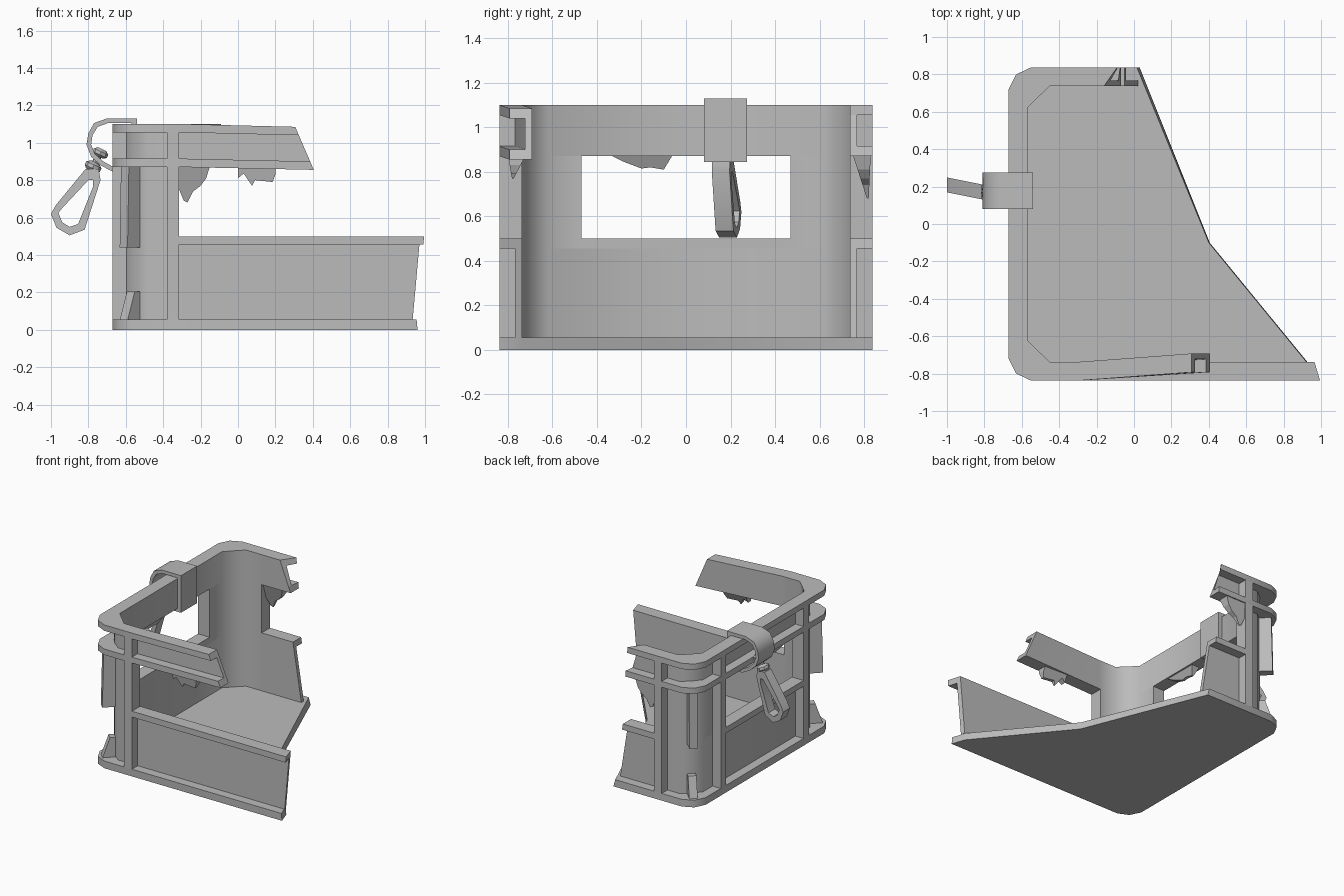
import bpy, math
from mathutils import Vector, Matrix

if "Cube" in bpy.data.objects:
    bpy.data.objects.remove(bpy.data.objects["Cube"])

Y = 0.8375          # half depth of the crate
D = 0.1             # rail depth
R = 0.07            # panel recess

grey = bpy.data.materials.new("plain grey")
grey.diffuse_color = (0.5, 0.5, 0.5, 1)
grey.use_nodes = True
grey.node_tree.nodes["Principled BSDF"].inputs["Base Color"].default_value = grey.diffuse_color


def make(name, verts, faces, smooth=50):
    me = bpy.data.meshes.new(name)
    me.from_pydata([tuple(v) for v in verts], [], faces)
    me.materials.append(grey)
    ob = bpy.data.objects.new(name, me)
    bpy.context.collection.objects.link(ob)
    bpy.ops.object.select_all(action='DESELECT')
    ob.select_set(True)
    bpy.context.view_layer.objects.active = ob
    bpy.ops.object.mode_set(mode='EDIT')
    bpy.ops.mesh.select_all(action='SELECT')
    bpy.ops.mesh.normals_make_consistent(inside=False)
    bpy.ops.object.mode_set(mode='OBJECT')
    if smooth:
        bpy.ops.object.shade_smooth_by_angle(angle=math.radians(smooth))
    return ob


def loft(name, rings, closed=False, smooth=50):
    """Skin equal-length cross-sections, capped or joined end to start."""
    n, m = len(rings[0]), len(rings)
    faces = []
    for i in range(m if closed else m - 1):
        a, b = i * n, (i + 1) % m * n
        faces += [(a + j, a + (j + 1) % n, b + (j + 1) % n, b + j) for j in range(n)]
    if not closed:
        faces += [tuple(range(n)), tuple(range((m - 1) * n, m * n))]
    return make(name, [v for r in rings for v in r], faces, smooth)


def box(name, lo, hi):
    (a, b, c), (d, e, f) = lo, hi
    return loft(name, [[(a, b, z), (d, b, z), (d, e, z), (a, e, z)] for z in (c, f)])


# Rounded crate corner at inset o, side s (-1 front, 1 back), from front to side
def corner(o, s):
    t = o / D
    outer = [(-.55, Y), (-.63, .80), (-.67, .72)]
    inner = [(-.45, Y - D), (-.51, .68), (-.57, .62)]
    return [(p[0] + (q[0] - p[0]) * t, s * (p[1] + (q[1] - p[1]) * t))
            for p, q in zip(outer, inner)]


# Broken ends of the walls
def front_top(o, z):
    return (.405 - (z - .87) * .43, -Y + o + .045, z - .015)

def back_top(o, z):
    return (-.07 - (z - .87) / .23 * (.02 + .7 * o), Y - o, z)

def front_low(o, z):
    return (.95 + .09 * z - .3 * o, -Y + o, z)

def back_low(o, z):
    return (.03 - .16 * z, Y - o, z)


def section(fn, o, z0, z1):
    return [fn(o, z0), fn(o, z1), fn(D, z1), fn(D, z0)]


def ring(name, o, z0, z1, front, back):
    def line(k, z):
        pts = [(-.3, -Y + k)] + corner(k, -1) + corner(k, 1)[::-1] + [(-.3, Y - k)]
        return [front(k, z)] + [(x, y, z) for x, y in pts] + [back(k, z)]
    return loft(name, list(zip(line(o, z0), line(o, z1), line(D, z1), line(D, z0))))


# Floor with a broken slanted edge
edge_lo = [(.03, Y), (.405, -.1), (.925, -.735), (.96, -Y)]
edge_hi = [(.015, Y), (.40, -.1), (.92, -.735), (.955, -Y)]
base = [p for p in corner(0, -1)] + corner(0, 1)[::-1]
loft("floor", [[(x, y, z) for x, y in base + e] for e, z in ((edge_lo, 0), (edge_hi, .055))])

# Recessed wall panels and the rails above them
ring("lower_panel", R, .055, .455, front_low, back_low)
ring("beam_lower_rail", 0, .87, .915, front_top, back_top)
ring("beam_panel", R, .915, 1.055, front_top, back_top)
ring("beam_upper_rail", 0, 1.055, 1.10, front_top, back_top)

# Window sill rails
for s, fn, nm in ((-1, front_low, "front"), (1, back_low, "back")):
    start = lambda o, z: (-.315, s * (Y - o), z)
    loft(nm + "_sill_rail", [section(start, 0, .455, .5), section(fn, 0, .455, .5)])
box("side_sill_rail", (-.67, -.47, .455), (-.57, .47, .5))

for s, nm in ((-1, "front"), (1, "back")):
    # Corner posts between the windows
    def post(k):
        return [(-.315, s * (Y - k))] + corner(k, s) + [(-.67 + k, s * .47)]
    loft(nm + "_corner_post", [[(*a, .455), (*a, .87), (*b, .87), (*b, .455)]
                               for a, b in zip(post(R), post(D))])
    # Vertical ribs flush with the rails
    ya, yb = sorted((s * Y, s * (Y - R)))
    box(nm + "_wall_rib", (-.38, ya, .05), (-.315, yb, 1.06))
    ya, yb = sorted((s * .47, s * .535))
    box(nm + "_side_rib", (-.67, ya, .05), (-.6, yb, 1.06))
    # Diagonal fins on the corner: long upright and short wedge foot
    d, w = Vector((-.7, s * .7, 0)), Vector((.7, s * .7, 0)) * .03
    c = Vector((-.545, s * .715, 0))
    for part, z0, z1, top in (("fin", .44, .87, .085), ("foot", .05, .205, .04)):
        loft(nm + "_corner_" + part,
             [[c - w + Vector((0, 0, z)), c + w + Vector((0, 0, z)),
               c + w + d * L + Vector((0, 0, z)), c - w + d * L + Vector((0, 0, z))]
              for z, L in ((z0, .095), (z1, top))])


# Torn shreds hanging below the beams: thick at the root, thin at the tip
def shred(name, pts, v0, v1, tip, low, along_y=False):
    rings = []
    for v in (v0, v1):
        r = []
        for u, z in pts:
            t = min(1, max(0, (.875 - z) / (.875 - low))) * .9
            k = v + (tip - v) * t
            r.append((k, u, z) if along_y else (u, k, z))
        rings.append(r)
    loft(name, rings, smooth=0)

shred("front_shred", [(0, .872), (.0, .81), (.03, .835), (.075, .77), (.09, .80),
                      (.185, .79), (.2, .83), (.2, .865)], -.80, -.72, -.78, .77)
shred("back_shred", [(-.315, .875), (-.315, .75), (-.29, .69), (-.27, .68), (-.24, .74),
                     (-.2, .77), (-.17, .81), (-.15, .875)], .75, .83, .82, .68)
shred("side_shred", [(-.34, .875), (-.28, .845), (-.2, .815), (-.16, .82), (-.1, .81),
                     (-.06, .875)], -.65, -.58, -.62, .80, True)

# Strap looped over the side beam
outer = [(-.54, 1.13), (-.70, 1.13), (-.77, 1.105), (-.80, 1.05), (-.81, .99),
         (-.785, .925), (-.735, .88), (-.67, .845), (-.54, .845)]
inner = [(-.57, 1.105), (-.695, 1.105), (-.75, 1.085), (-.778, 1.04), (-.785, .99),
         (-.765, .94), (-.72, .90), (-.665, .87), (-.57, .87)]
y0, y1 = .08, .275
loft("strap", [[(a, y0, b), (a, y1, b), (c, y1, d), (c, y0, d)]
               for (a, b), (c, d) in zip(outer, inner)], closed=True)

# Snap hook hanging from the strap
def hook_y(x):
    return .165 - .2 * (x + .78)

outer = [(-.815, .86), (-.745, .86), (-.735, .80), (-.82, .535), (-.90, .505),
         (-.97, .545), (-1.0, .62), (-.975, .665)]
inner = [(-.80, .80), (-.775, .80), (-.775, .765), (-.855, .565), (-.90, .55),
         (-.94, .575), (-.96, .625), (-.94, .65)]
loft("snap_hook", [[(a, hook_y(a) - .04, b), (a, hook_y(a) + .04, b),
                    (c, hook_y(c) + .04, d), (c, hook_y(c) - .04, d)]
                   for (a, b), (c, d) in zip(outer, inner)], closed=True, smooth=30)

# Swivel collar, stem and knob, along the hook's axis
axis = Vector((.42, 0, .9)).to_track_quat('Z', 'Y').to_matrix().to_4x4()
for nm, base_pt, prof in (("swivel_collar", (-.785, .168, .85), [(.03, 0), (.045, .015), (.045, .035), (.025, .05)]),
                          ("swivel_stem", (-.765, .168, .89), [(.018, 0), (.018, .05)]),
                          ("swivel_knob", (-.745, .168, .925), [(.025, 0), (.042, .012), (.042, .03), (.025, .045)])):
    M = Matrix.Translation(base_pt) @ axis
    loft(nm, [[M @ Vector((r * math.cos(a * math.tau / 8), r * math.sin(a * math.tau / 8), z))
               for a in range(8)] for r, z in prof], smooth=30)
